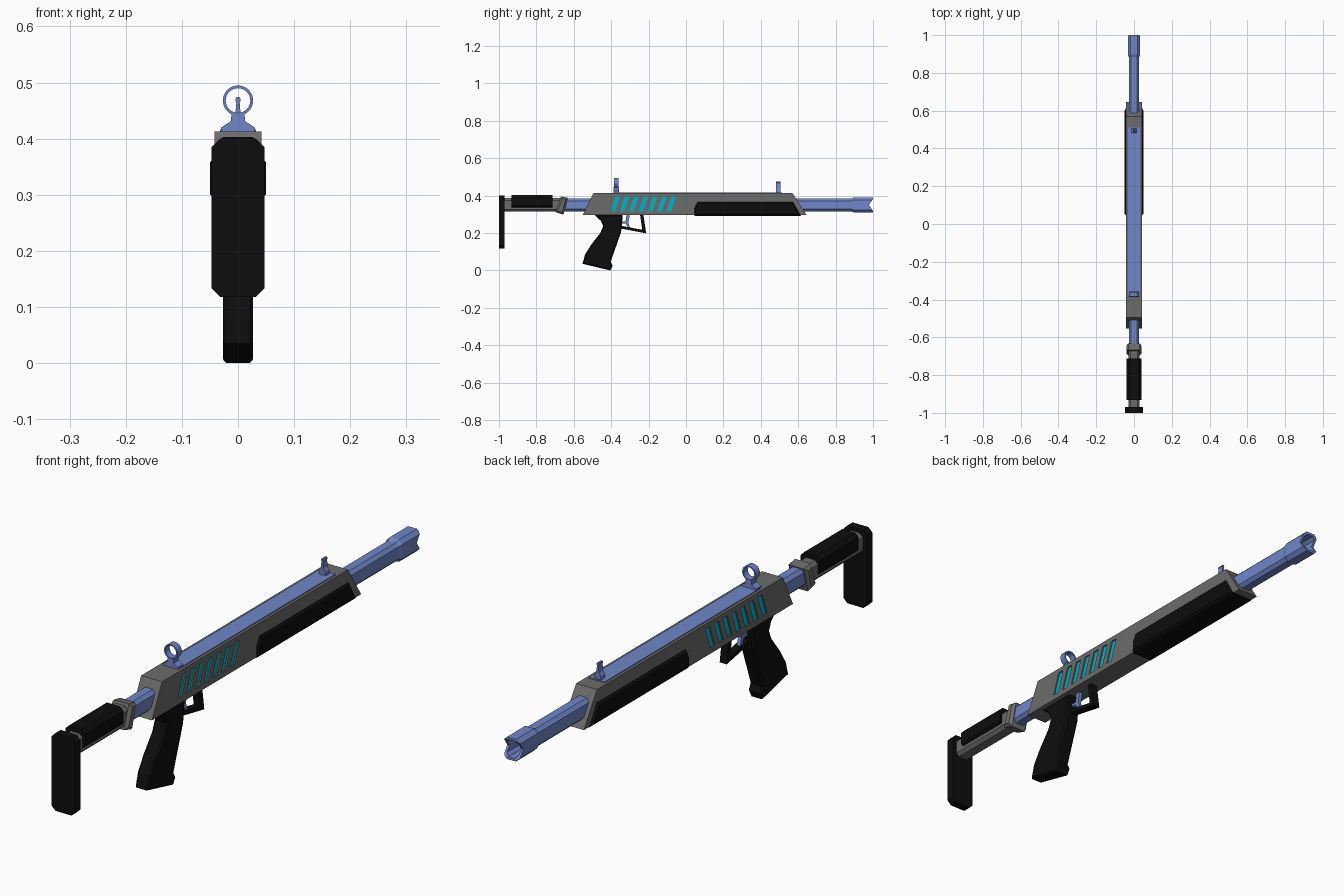
import bpy, bmesh, math
from mathutils import Vector, Matrix

if "Cube" in bpy.data.objects:
    bpy.data.objects.remove(bpy.data.objects["Cube"])


def material(name, rgb):
    m = bpy.data.materials.new(name)
    m.diffuse_color = (*rgb, 1)
    m.use_nodes = True
    m.node_tree.nodes["Principled BSDF"].inputs["Base Color"].default_value = m.diffuse_color
    return m


BLUE = material("blue_metal", (0.16, 0.24, 0.58))
GREY = material("dark_grey", (0.15, 0.15, 0.15))
BLACK = material("black_polymer", (0.004, 0.004, 0.004))
CYAN = material("cyan_glow", (0.0, 0.45, 0.6))


def finish(bm, name, mat):
    bmesh.ops.recalc_face_normals(bm, faces=bm.faces)
    me = bpy.data.meshes.new(name)
    bm.to_mesh(me)
    bm.free()
    ob = bpy.data.objects.new(name, me)
    bpy.context.collection.objects.link(ob)
    if mat:
        me.materials.append(mat)
    return ob


def prism(bm, start, shift):
    """Extrude a polygon of 3D points by a vector; returns both caps."""
    f = bm.faces.new([bm.verts.new(p) for p in start])
    r = bmesh.ops.extrude_face_region(bm, geom=[f], use_keep_orig=True)
    bmesh.ops.translate(bm, vec=shift,
                        verts=[g for g in r["geom"] if isinstance(g, bmesh.types.BMVert)])
    return [f] + [g for g in r["geom"] if isinstance(g, bmesh.types.BMFace)]


def side(name, pts, half, mat, bevel=0):
    """Side profile (y, z) extruded symmetrically across x, rims chamfered."""
    bm = bmesh.new()
    caps = prism(bm, [(-half, y, z) for y, z in pts], Vector((2 * half, 0, 0)))
    if bevel:
        edges = list({e for f in caps for e in f.edges})
        bmesh.ops.bevel(bm, geom=edges, offset=bevel, segments=1, affect='EDGES')
    return finish(bm, name, mat)


def front(name, pts, y0, y1, mat):
    """Front profile (x, z) extruded along y."""
    bm = bmesh.new()
    prism(bm, [(x, y0, z) for x, z in pts], Vector((0, y1 - y0, 0)))
    return finish(bm, name, mat)


def octagon(w, h, c, zc):
    """Chamfered rectangle with half sizes w, h and corner cut c."""
    q = [(w, h - c), (w - c, h), (c - w, h), (-w, h - c)]
    return [(x, zc + z) for x, z in q + [(-x, -z) for x, z in q]]


def tube(name, rings, zc, mat):
    """Loft chamfered sections: rings of (y, w, h, c)."""
    bm = bmesh.new()
    loops = [[bm.verts.new((x, y, z)) for x, z in octagon(w, h, c, zc)]
             for y, w, h, c in rings]
    for a, b in zip(loops, loops[1:]):
        for i in range(8):
            j = (i + 1) % 8
            bm.faces.new((a[i], a[j], b[j], b[i]))
    bm.faces.new(loops[0])
    bm.faces.new(loops[-1])
    return finish(bm, name, mat)


def cut(ob, cutter):
    mod = ob.modifiers.new("cut", 'BOOLEAN')
    mod.operation, mod.solver, mod.object = 'DIFFERENCE', 'EXACT', cutter
    bpy.context.view_layer.objects.active = ob
    bpy.ops.object.modifier_apply(modifier=mod.name)
    bpy.data.objects.remove(cutter)


# Receiver with seven slanted vents per side, glowing strips set inside
receiver = side("receiver", [(-0.553, 0.295), (-0.495, 0.413), (0.57, 0.413), (0.645, 0.295)],
                0.042, GREY)
for i in range(7):
    y = -0.405 + 0.05 * i
    slot = [(y, 0.315), (y + 0.025, 0.315), (y + 0.053, 0.395), (y + 0.028, 0.395)]
    cut(receiver, side("vent_cutter", slot, 0.06, None))
    side(f"vent_strip_{i + 1}", slot, 0.037, CYAN)

# Handguard
side("handguard", [(0.045, 0.292), (0.045, 0.335), (0.062, 0.367), (0.572, 0.367), (0.615, 0.292)],
     0.05, BLACK, 0.009)

# Top rail
side("top_rail", [(-0.378, 0.405), (-0.378, 0.416), (0.512, 0.416), (0.512, 0.405)], 0.032, BLUE)

# Barrel, and flared hollow muzzle with side notches
tube("barrel", [(0.55, 0.027, 0.034, 0.012), (0.9, 0.027, 0.034, 0.012)], 0.35, BLUE)
muzzle = tube("muzzle", [(0.883, 0.027, 0.034, 0.012), (0.897, 0.032, 0.04, 0.014),
                         (1.0, 0.032, 0.04, 0.014)], 0.35, BLUE)
cut(muzzle, tube("bore_cutter", [(0.92, 0.023, 0.031, 0.011), (1.05, 0.023, 0.031, 0.011)], 0.35, None))
cut(muzzle, side("notch_cutter", [(0.978, 0.35), (1.01, 0.397), (1.01, 0.303)], 0.1, None))

# Sights
base = [(0.03, 0.413), (0.03, 0.42), (0.013, 0.431), (0.011, 0.446)]
front("rear_sight_base", base + [(-x, z) for x, z in base[::-1]], -0.387, -0.358, BLUE)
bm = bmesh.new()
quad = [bm.verts.new((r, y, 0)) for r, y in
        ((0.022, -0.385), (0.027, -0.385), (0.027, -0.36), (0.022, -0.36))]
edges = [bm.edges.new((quad[i], quad[(i + 1) % 4])) for i in range(4)]
bmesh.ops.spin(bm, geom=quad + edges, cent=(0, 0, 0), axis=(0, 1, 0),
               angle=2 * math.pi, steps=24)
bmesh.ops.remove_doubles(bm, verts=bm.verts, dist=1e-4)
bmesh.ops.translate(bm, vec=(0, 0, 0.468), verts=bm.verts)
finish(bm, "rear_sight_ring", BLUE)
post = [(0.014, 0.413), (0.012, 0.428), (0.005, 0.44), (0.003, 0.464), (0.005, 0.469), (0.003, 0.474)]
front("front_sight", post + [(-x, z) for x, z in post[::-1]], 0.482, 0.506, BLUE)

# Grip
side("grip", [(-0.49, 0.297), (-0.455, 0.265), (-0.443, 0.237), (-0.458, 0.2), (-0.505, 0.14),
              (-0.54, 0.085), (-0.553, 0.035), (-0.405, 0.0), (-0.392, 0.025), (-0.403, 0.046),
              (-0.347, 0.205), (-0.338, 0.297)], 0.027, BLACK, 0.006)

# Trigger guard and trigger
side("trigger_guard", [(-0.36, 0.226), (-0.213, 0.198), (-0.228, 0.3), (-0.246, 0.3),
                       (-0.234, 0.217), (-0.36, 0.241)], 0.014, BLACK)
side("trigger", [(-0.318, 0.3), (-0.323, 0.262), (-0.345, 0.262), (-0.345, 0.252), (-0.322, 0.25),
                 (-0.308, 0.222), (-0.298, 0.224), (-0.308, 0.255), (-0.3, 0.3)], 0.007, BLUE)

# Stock: buffer tube, collar, arm, cheek rest and butt plate
tube("buffer_tube", [(-0.69, 0.027, 0.034, 0.012), (-0.48, 0.027, 0.034, 0.012)], 0.35, BLUE)
side("stock_collar", [(-0.668, 0.395), (-0.632, 0.388), (-0.655, 0.298), (-0.698, 0.312)],
     0.04, GREY, 0.01)
tube("stock_arm", [(-0.975, 0.03, 0.036, 0.012), (-0.66, 0.03, 0.036, 0.012)], 0.35, GREY)
tube("cheek_rest", [(-0.933, 0.039, 0.035, 0.013), (-0.713, 0.039, 0.035, 0.013)], 0.368, BLACK)
tube("butt_plate", [(-1.0, 0.047, 0.141, 0.015), (-0.97, 0.047, 0.141, 0.015)], 0.259, BLACK)
